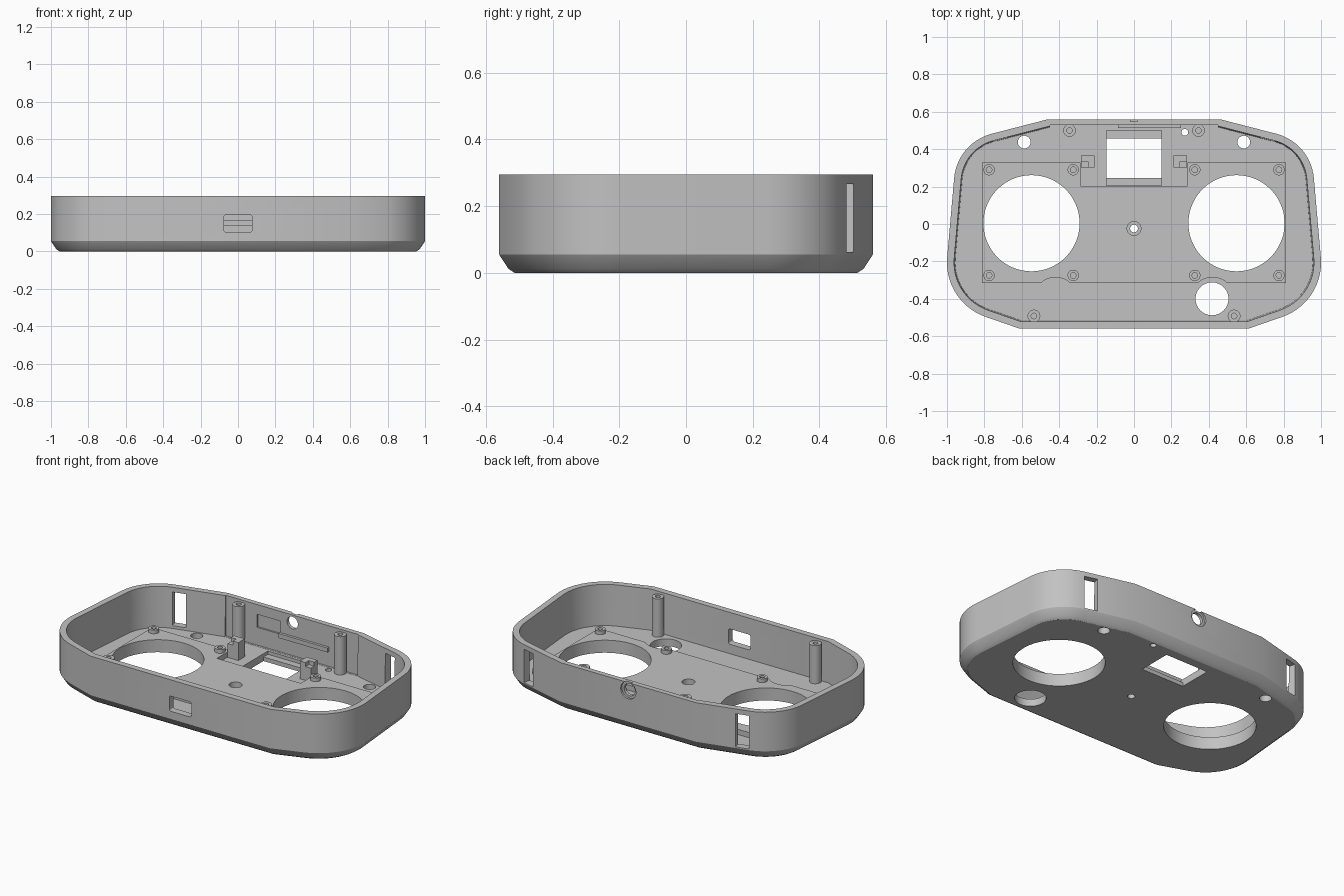
import bpy, bmesh, math
from mathutils import Vector, Matrix

if "Cube" in bpy.data.objects:
    bpy.data.objects.remove(bpy.data.objects["Cube"])

grey = bpy.data.materials.new("matte_grey")
grey.use_nodes = True
grey.diffuse_color = (0.54, 0.54, 0.54, 1)
grey.node_tree.nodes["Principled BSDF"].inputs["Base Color"].default_value = (0.54, 0.54, 0.54, 1)

HEIGHT, FLOOR, PLATE, WALL = 0.295, 0.045, 0.077, 0.038


def finish(name, bm):
    bmesh.ops.recalc_face_normals(bm, faces=bm.faces)
    mesh = bpy.data.meshes.new(name)
    bm.to_mesh(mesh)
    bm.free()
    mesh.materials.append(grey)
    ob = bpy.data.objects.new(name, mesh)
    bpy.context.collection.objects.link(ob)
    return ob


def smooth(ob):
    bpy.ops.object.select_all(action='DESELECT')
    ob.select_set(True)
    bpy.context.view_layer.objects.active = ob
    bpy.ops.object.shade_smooth_by_angle(angle=math.radians(25))


def box(name, x, y, z, turn=0.0):
    """Box from its (min, max) ranges, turned about its own vertical axis."""
    bm = bmesh.new()
    mid = Vector([sum(r) / 2 for r in (x, y, z)])
    size = Vector([r[1] - r[0] for r in (x, y, z)])
    mat = Matrix.Translation(mid) @ Matrix.Rotation(turn, 4, 'Z') @ Matrix.Diagonal(size).to_4x4()
    bmesh.ops.create_cube(bm, size=1, matrix=mat)
    return finish(name, bm)


def rod(name, at, r, length, axis='Z', sides=48):
    bm = bmesh.new()
    turn = Matrix.Rotation(math.pi / 2, 4, 'X') if axis == 'Y' else Matrix()
    bmesh.ops.create_cone(bm, cap_ends=True, segments=sides, radius1=r, radius2=r,
                          depth=length, matrix=Matrix.Translation(at) @ turn)
    return finish(name, bm)


def loft(bm, rings):
    """Join closed rings of points and cap both ends."""
    rows = [[bm.verts.new(p) for p in ring] for ring in rings]
    n = len(rows[0])
    for a, b in zip(rows, rows[1:]):
        for i in range(n):
            bm.faces.new((a[i], a[(i + 1) % n], b[(i + 1) % n], b[i]))
    bm.faces.new(rows[0])
    bm.faces.new(rows[-1])


def screw_post(name, x, y, r, base, top, bore):
    """Round post with a blind screw hole in its top."""
    profile = [(r, base - 0.01), (r, top), (bore, top), (bore, base)]
    bm = bmesh.new()
    turns = [2 * math.pi * i / 32 for i in range(32)]
    loft(bm, [[(x + q * math.cos(a), y + q * math.sin(a), z) for a in turns] for q, z in profile])
    smooth(finish(name, bm))


def combine(ob, other, how='DIFFERENCE'):
    mod = ob.modifiers.new(how, 'BOOLEAN')
    mod.object, mod.operation, mod.solver = other, how, 'EXACT'
    bpy.context.view_layer.objects.active = ob
    bpy.ops.object.modifier_apply(modifier=mod.name)
    bpy.data.objects.remove(other)


def fillet(prev, corner, nxt, t, steps=14):
    """Circular arc that starts and ends at distance t from the corner."""
    u, v = (prev - corner).normalized(), (nxt - corner).normalized()
    half = u.angle(v) / 2
    r = t * math.tan(half)
    mid = (u + v).normalized()
    centre = corner + mid * r / math.sin(half)
    a, b = corner + u * t - centre, corner + v * t - centre
    sweep = math.pi - 2 * half
    return [centre + (a * math.sin(sweep * (1 - k / steps)) + b * math.sin(sweep * k / steps))
            / math.sin(sweep) for k in range(steps + 1)]


# Outline: right half with rounded corners, then mirrored
back, back_corner = Vector((0.46, 0.56)), Vector((0.945, 0.435))
front_corner, front = Vector((1.02, -0.418)), Vector((0.61, -0.56))
half = [back] + fillet(back, back_corner, front_corner, 0.19) \
    + fillet(back_corner, front_corner, front, 0.24) + [front]
outline = half + [Vector((-p.x, p.y)) for p in reversed(half)]


def ring(inset, z):
    pts, n = [], len(outline)
    for i, p in enumerate(outline):
        d1 = (p - outline[i - 1]).normalized()
        d2 = (outline[(i + 1) % n] - p).normalized()
        n1, n2 = Vector((d1.y, -d1.x)), Vector((d2.y, -d2.x))
        m = (n1 + n2) / (1 + n1.dot(n2))
        pts.append((p.x + m.x * inset, p.y + m.y * inset, z))
    return pts


# Tray shell with chamfered foot
bm = bmesh.new()
loft(bm, [ring(0.046, 0), ring(0.028, 0.012), ring(0, 0.055), ring(0, HEIGHT),
          ring(WALL, HEIGHT), ring(WALL + 0.006, FLOOR)])
shell = finish("tray_shell", bm)

# Thinner middle of the back wall
combine(shell, box("cut", (-0.45, 0.45), (0.4, 0.528), (FLOOR + 0.001, 0.4)))

# Raised floor plate, notched around the window and the two round clearances
plate = box("plate", (-0.813, 0.813), (-0.315, 0.33), (0.02, PLATE))
combine(plate, box("cut", (-0.285, 0.285), (0.202, 0.4), (0, 0.2)))
for s in (-1, 1):
    combine(plate, rod("cut", (s * 0.42, -0.4, 0.05), 0.115, 0.2))
combine(shell, plate, 'UNION')

# Floor openings
for s in (-1, 1):
    combine(shell, rod("cut", (s * 0.548, 0.004, 0.05), 0.257, 0.3, sides=96))
    combine(shell, rod("cut", (s * 0.587, 0.438, 0.0), 0.034, 0.3))
combine(shell, rod("cut", (0.417, -0.4, 0.05), 0.088, 0.3))
combine(shell, rod("cut", (0.272, 0.49, 0.0), 0.018, 0.3))
combine(shell, rod("cut", (0, -0.024, 0.05), 0.021, 0.3))
combine(shell, rod("cut", (0, -0.024, 0.08), 0.037, 0.09))
combine(shell, box("cut", (-0.147, 0.147), (0.206, 0.5), (0.025, 0.12)))
combine(shell, box("cut", (-0.147, 0.147), (0.247, 0.457), (-0.1, 0.2)))

# Wall openings: side slots, front port, back socket and inner pocket
slope = math.atan2(back_corner.y - back.y, back_corner.x - back.x)
for s in (-1, 1):
    combine(shell, box("cut", (s * 0.72 - 0.04, s * 0.72 + 0.04), (0.37, 0.57),
                       (0.062, 0.266), s * slope))
port = box("cut", (-0.075, 0.075), (-0.65, -0.45), (0.102, 0.195))
bevel = port.modifiers.new("round", 'BEVEL')
bevel.width, bevel.segments, bevel.limit_method = 0.012, 3, 'ANGLE'
bpy.context.view_layer.objects.active = port
bpy.ops.object.modifier_apply(modifier="round")
combine(shell, port)
combine(shell, rod("cut", (0, 0.54, 0.247), 0.037, 0.3, 'Y'))
combine(shell, rod("cut", (0, 0.598, 0.247), 0.052, 0.1, 'Y'))
combine(shell, box("cut", (-0.24, -0.08), (0.45, 0.538), (0.155, 0.235)))
smooth(shell)

# Ledge on the inside of the back wall
box("back_ledge", (-0.085, 0.25), (0.512, 0.535), (0.138, 0.165))

for s, side in ((-1, "right"), (1, "left")):
    # Tall case posts
    screw_post(f"back_post_{side}", s * 0.345, 0.5, 0.034, FLOOR, 0.28, 0.015)
    screw_post(f"front_post_{side}", s * 0.535, -0.492, 0.034, FLOOR, 0.28, 0.015)
    # Low bosses at the corners of each round opening
    for x, pos in ((0.775, "outer"), (0.325, "inner")):
        for y, end in ((0.29, "back"), (-0.275, "front")):
            screw_post(f"boss_{side}_{pos}_{end}", s * x, y, 0.03, PLATE, 0.1, 0.015)
    # Stepped brackets beside the window
    outer, mid, inner = s * 0.283, s * 0.247, s * 0.21
    box(f"bracket_{side}", sorted((mid, inner)), (0.303, 0.366), (0.03, 0.155))
    box(f"bracket_arm_{side}", sorted((outer, mid)), (0.335, 0.366), (0.03, 0.155))
    box(f"bracket_step_{side}", sorted((outer, mid)), (0.303, 0.335), (0.03, 0.13))
